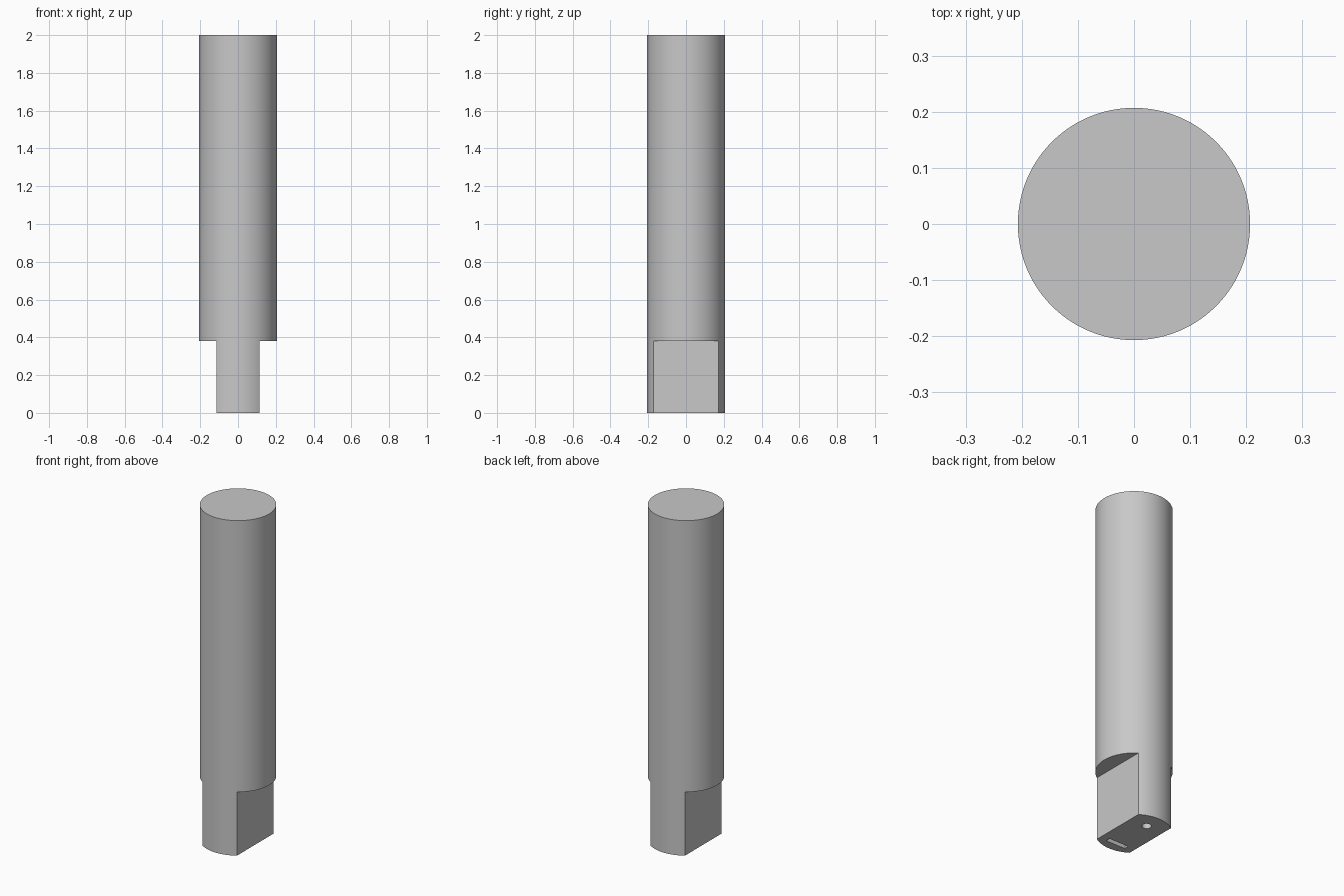
import bpy
import math

default_cube = bpy.data.objects.get("Cube")
if default_cube:
    bpy.data.objects.remove(default_cube, do_unlink=True)

RADIUS, HEIGHT = 0.207, 2.0
TANG_HALF, TANG_HEIGHT = 0.114, 0.38
POCKET_DEPTH = 0.1

steel = bpy.data.materials.new("light grey steel")
steel.use_nodes = True
GREY = (0.58, 0.58, 0.58, 1)
steel.diffuse_color = GREY
steel.node_tree.nodes["Principled BSDF"].inputs["Base Color"].default_value = GREY


def cylinder(name, radius, bottom, top, y=0, sides=96):
    bpy.ops.mesh.primitive_cylinder_add(
        vertices=sides, radius=radius, depth=top - bottom,
        location=(0, y, (bottom + top) / 2))
    obj = bpy.context.object
    obj.name = name
    return obj


def box(name, size, centre):
    bpy.ops.mesh.primitive_cube_add(size=1, location=centre)
    obj = bpy.context.object
    obj.name = name
    obj.scale = size
    bpy.ops.object.transform_apply(location=False, rotation=False, scale=True)
    return obj


def cut(target, cutter):
    """Subtract the cutter from the target and discard the cutter."""
    cutter.hide_render = True
    mod = target.modifiers.new(cutter.name, "BOOLEAN")
    mod.operation = "DIFFERENCE"
    mod.solver = "EXACT"
    mod.object = cutter
    bpy.ops.object.select_all(action="DESELECT")
    bpy.context.view_layer.objects.active = target
    target.select_set(True)
    bpy.ops.object.modifier_apply(modifier=mod.name)
    bpy.data.objects.remove(cutter, do_unlink=True)


# Round shaft
shaft = cylinder("shaft_with_flat_tang", RADIUS, 0, HEIGHT)
shaft.data.materials.append(steel)

# Flats on both sides of the tang
for side in (-1, 1):
    cut(shaft, box("flat_cutter", (0.4, 1, 2 * TANG_HEIGHT),
                   (side * (TANG_HALF + 0.2), 0, 0)))

# Round hole and slot in the underside
cut(shaft, cylinder("hole_cutter", 0.026, -POCKET_DEPTH, POCKET_DEPTH, y=0.105, sides=32))
cut(shaft, box("slot_cutter", (0.13, 0.028, 2 * POCKET_DEPTH), (0, -0.14, 0)))

# Smooth round walls, crisp edges
bpy.ops.object.shade_smooth_by_angle(angle=math.radians(30))
